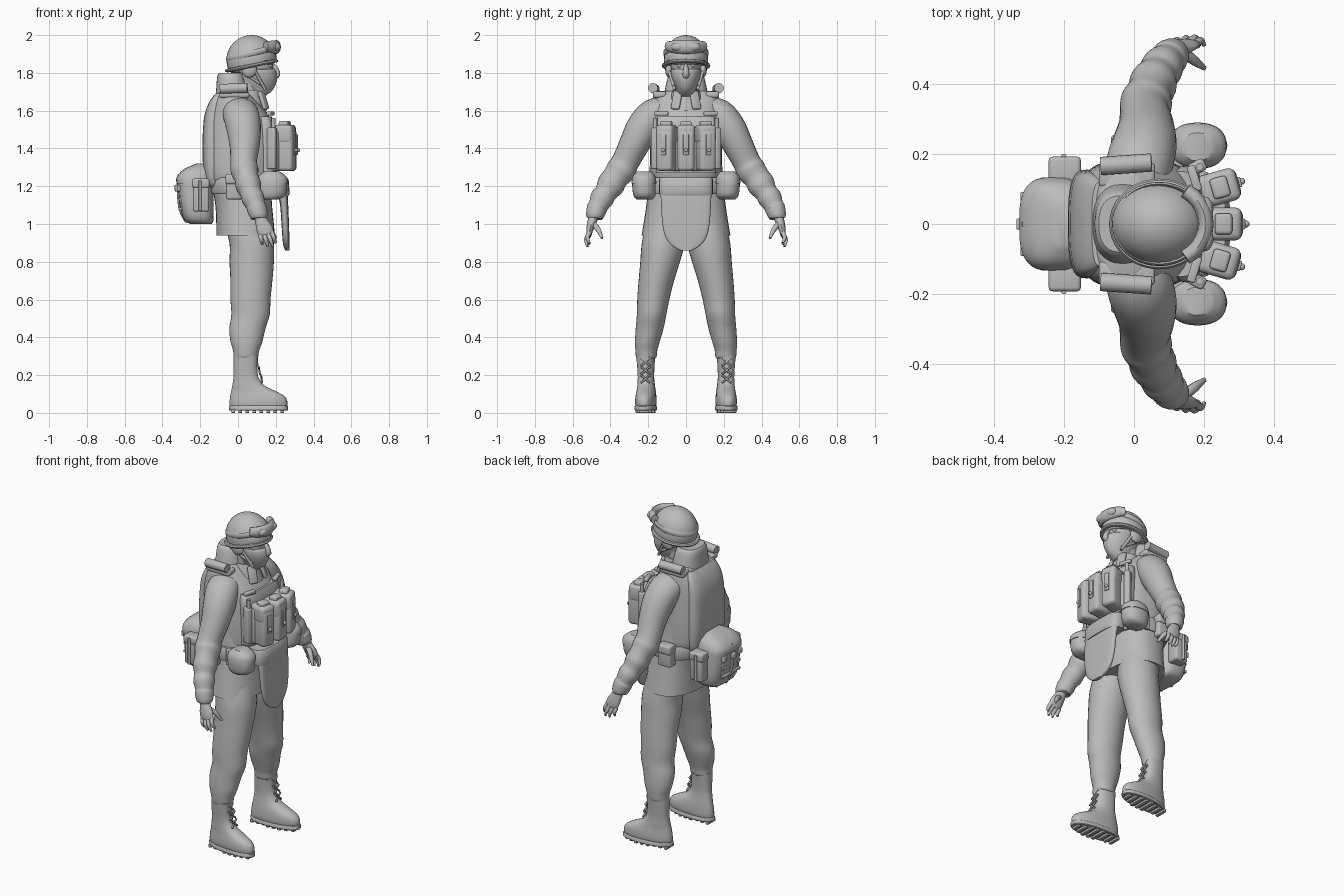
import bpy, bmesh, math
from mathutils import Vector, Matrix

GREY = bpy.data.materials.new("plain grey")
GREY.diffuse_color = (0.5, 0.5, 0.5, 1)


def finish(name, bm, angle=40):
    bmesh.ops.recalc_face_normals(bm, faces=bm.faces)
    me = bpy.data.meshes.new(name)
    bm.to_mesh(me)
    bm.free()
    ob = bpy.data.objects.new(name, me)
    bpy.context.collection.objects.link(ob)
    me.materials.append(GREY)
    bpy.context.view_layer.objects.active = ob
    ob.select_set(True)
    bpy.ops.object.shade_smooth_by_angle(angle=math.radians(angle))
    ob.select_set(False)
    return ob


def spline(rows, k):
    """Catmull-Rom interpolation of rows of numbers."""
    out = []
    for i in range(len(rows) - 1):
        p0, p1, p2 = rows[max(i - 1, 0)], rows[i], rows[i + 1]
        p3 = rows[min(i + 2, len(rows) - 1)]
        for j in range(k):
            t = j / k
            out.append([0.5 * (2 * b + (c - a) * t + (2 * a - 5 * b + 4 * c - d) * t * t
                        + (3 * b - a - 3 * c + d) * t ** 3) for a, b, c, d in zip(p0, p1, p2, p3)])
    return out + [list(rows[-1])]


def skin(name, rings, closed=False, angle=40):
    bm = bmesh.new()
    vs = [[bm.verts.new(p) for p in r] for r in rings]
    n = len(vs[0])
    for a, b in zip(vs, vs[1:] + ([vs[0]] if closed else [])):
        for i in range(n):
            bm.faces.new((a[i], a[(i + 1) % n], b[(i + 1) % n], b[i]))
    if not closed:
        bm.faces.new(vs[0])
        bm.faces.new(vs[-1])
    return finish(name, bm, angle)


def loft(name, rows, s=1, e=2.0, k=3, seg=32, toe=0):
    """Stack of level rings: (z, back x, front x, centre y, half width)."""
    rings = []
    for z, x0, x1, yc, hw in spline(rows, k):
        ring = []
        for i in range(seg):
            c, d = math.cos(math.tau * i / seg), math.sin(math.tau * i / seg)
            x = (x0 + x1) / 2 + (x1 - x0) / 2 * math.copysign(abs(c) ** (2 / e), c)
            y = yc + hw * math.copysign(abs(d) ** (2 / e), d) + toe * x
            ring.append((x, s * y, z))
        rings.append(ring)
    return skin(name, rings)


def tube(name, rows, s=1, k=3, seg=12, ref=(1, 0, 0), closed=False):
    """Swept oval along a path: (x, y, z, radius along ref, other radius)."""
    rows = rows if closed else spline(rows, k)
    pts = [Vector(r[:3]) for r in rows]
    n, rings = len(pts), []
    for i, r in enumerate(rows):
        t = (pts[(i + 1) % n] - pts[i - 1]) if closed else (pts[min(i + 1, n - 1)] - pts[max(i - 1, 0)])
        t.normalize()
        u = Vector(ref) - t * t.dot(Vector(ref))
        u.normalize()
        w = t.cross(u)
        ring = []
        for j in range(seg):
            a = math.tau * j / seg
            p = pts[i] + u * r[3] * math.cos(a) + w * r[4] * math.sin(a)
            ring.append((p.x, s * p.y, p.z))
        rings.append(ring)
    return skin(name, rings, closed)


def rod(name, a, b, r, s=1, seg=12):
    d = Vector(b) - Vector(a)
    ref = (0, 1, 0) if abs(d.normalized().y) < 0.8 else (0, 0, 1)
    return tube(name, [(*a, r, r), (*b, r, r)], s, 1, seg, ref)


def box(name, c, size, rz=0, bevel=0.012, tilt=0):
    bm = bmesh.new()
    m = Matrix.Translation(c) @ Matrix.Rotation(rz, 4, 'Z') @ Matrix.Rotation(tilt, 4, 'Y')
    bmesh.ops.create_cube(bm, size=1, matrix=Matrix.Diagonal((*size, 1)))
    bmesh.ops.bevel(bm, geom=bm.edges[:], offset=bevel, segments=3, affect='EDGES', profile=0.5)
    bmesh.ops.transform(bm, matrix=m, verts=bm.verts)
    return finish(name, bm)


def ball(name, c, r, rim=None):
    bm = bmesh.new()
    bmesh.ops.create_uvsphere(bm, u_segments=32, v_segments=20, radius=1)
    for v in bm.verts:
        v.co = Vector(c) + Vector([v.co[i] * r[i] for i in range(3)])
        if rim:
            v.co.z = max(v.co.z, rim(v.co.x))
    return finish(name, bm)


# jacket, belt and armoured vest
loft("jacket", [(.94, -.115, .195, 0, .235), (1.0, -.115, .19, 0, .225), (1.1, -.12, .18, 0, .21),
                (1.2, -.135, .175, 0, .2), (1.35, -.14, .17, 0, .19), (1.5, -.14, .16, 0, .195),
                (1.6, -.12, .13, 0, .175), (1.68, -.08, .09, 0, .1)], e=2.4)
loft("belt", [(1.16, -.145, .19, 0, .21), (1.17, -.15, .195, 0, .215), (1.235, -.15, .195, 0, .215),
              (1.245, -.145, .19, 0, .21)], e=2.4, k=1)
loft("vest", [(1.21, -.13, .15, 0, .165), (1.24, -.165, .18, 0, .185), (1.36, -.178, .195, 0, .188),
              (1.5, -.176, .19, 0, .185), (1.58, -.165, .16, 0, .182), (1.65, -.135, .1, 0, .178),
              (1.69, -.11, .06, 0, .165), (1.705, -.09, .04, 0, .14)], e=2.8)
loft("back_panel", [(1.19, -.15, -.08, 0, .1), (1.22, -.172, -.08, 0, .14), (1.35, -.188, -.08, 0, .155),
                    (1.55, -.182, -.08, 0, .15), (1.64, -.155, -.08, 0, .14), (1.69, -.12, -.07, 0, .12)], e=3)
loft("back_collar", [(1.66, -.12, .06, 0, .12), (1.72, -.115, .05, 0, .11), (1.78, -.11, .035, 0, .095),
                     (1.8, -.1, .02, 0, .08)], e=2.4)
loft("collar", [(1.6, -.06, .155, 0, .1), (1.66, -.04, .135, 0, .085), (1.71, -.03, .125, 0, .07)])
loft("chest_plate", [(1.27, .1, .205, 0, .16), (1.4, .1, .208, 0, .165), (1.52, .1, .196, 0, .165),
                     (1.57, .09, .178, 0, .15)], e=3)
# groin flap with its upper band
loft("groin_flap", [(.86, .25, .272, 0, .03), (.885, .24, .272, 0, .075), (.93, .235, .272, 0, .108),
                    (1.0, .23, .27, 0, .125), (1.12, .22, .265, 0, .133), (1.2, .19, .26, 0, .135)], e=3.2)
loft("flap_band", [(1.15, .17, .268, 0, .138), (1.16, .16, .274, 0, .142), (1.235, .15, .268, 0, .142),
                   (1.245, .15, .26, 0, .138)], e=3, k=1)

# head, mask, eyes and neck
loft("neck", [(1.62, -.02, .11, 0, .06), (1.76, -.01, .12, 0, .06)])
loft("head", [(1.72, .02, .17, 0, .045), (1.78, -.02, .188, 0, .068), (1.84, -.035, .186, 0, .08),
              (1.92, -.04, .18, 0, .085)])
loft("face_mask", [(1.675, .03, .14, 0, .05), (1.705, .02, .18, 0, .05), (1.74, .0, .2, 0, .065),
                   (1.78, -.01, .208, 0, .077), (1.815, -.02, .2, 0, .08), (1.82, -.02, .185, 0, .075)])
tube("nose", [(.175, 0, 1.85, .008, .008), (.198, 0, 1.825, .014, .013), (.21, 0, 1.79, .014, .018),
              (.19, 0, 1.775, .01, .012)])
loft("brow", [(1.845, .05, .188, 0, .077), (1.86, .05, .2, 0, .082), (1.88, .05, .195, 0, .083)])
# helmet and goggles
ball("helmet", (.072, 0, 1.868), (.133, .117, .132), lambda x: 1.8 + .065 * min(1, max(0, (x - .02) / .12)))
ring = [math.tau * i / 40 for i in range(40)]
tube("helmet_rim", [(.072 + .126 * math.cos(a), .113 * math.sin(a), 1.838 + .026 * math.cos(a), .01, .016)
                    for a in ring], closed=True, ref=(0, 0, 1), seg=8)
tube("goggle_strap", [(.072 + .129 * math.cos(a), .114 * math.sin(a), 1.905 + .03 * math.cos(a), .016, .006)
                      for a in ring], closed=True, ref=(0, 0, 1), seg=8)
arc = [math.radians(-58 + 11.6 * i) for i in range(11)]
tube("goggle_frame", [(.08 + .125 * math.cos(a), .112 * math.sin(a), 1.945 - .008 * math.cos(a),
                       .036 - .016 * abs(math.sin(a)) ** 3, .022) for a in arc], ref=(0, 0, 1), k=1)
for s in (1, -1):
    ball("goggle_lens", (.2, s * .042, 1.937), (.026, .036, .024))
    ball("eye", (.168, s * .032, 1.838), (.014, .015, .01))
    rod("chin_strap", (.09, .09, 1.81), (.145, .06, 1.71), .008, s)
    rod("chin_strap_rear", (.01, .09, 1.81), (.14, .062, 1.73), .007, s)
    ball("ear_pad", (.06, s * .09, 1.815), (.04, .02, .04))
    # collar points and shoulder rolls
    box("collar_point", (.135, s * .05, 1.655), (.02, .05, .1), s * .5, .008, -.35)
    rod("shoulder_roll", (-.095, .165, 1.715), (.05, .175, 1.72), .026, s, 16)
    box("shoulder_strap", (-.02, s * .14, 1.685), (.16, .07, .035), 0, .012)
    box("chest_tab", (.172, s * .13, 1.585), (.025, .075, .022), s * .3, .006)

    # sleeves with soft folds
    tube("sleeve", [(.0, .1, 1.6, .085, .07), (.015, .17, 1.58, .095, .085), (.03, .225, 1.51, .092, .09),
                    (.035, .275, 1.42, .08, .08), (.03, .32, 1.33, .07, .073), (.035, .345, 1.285, .074, .078),
                    (.045, .375, 1.245, .064, .07), (.055, .4, 1.205, .068, .073), (.068, .425, 1.165, .057, .06),
                    (.08, .445, 1.135, .06, .063), (.095, .465, 1.095, .05, .052), (.1, .472, 1.08, .053, .054),
                    (.113, .485, 1.04, .046, .046), (.115, .487, 1.03, .035, .035)], s, 4, 24)
    # hands
    tube("palm", [(.112, .485, 1.06, .03, .026), (.122, .495, 1.02, .032, .025), (.138, .507, .98, .042, .02),
                  (.15, .513, .95, .04, .015), (.152, .515, .938, .03, .01)], s, 3, 16)
    for i, tip in enumerate([(.2, .51, .9), (.185, .523, .882), (.158, .52, .88), (.128, .51, .892)]):
        base = (.178 - .02 * i, .511, .956 - .004 * i)
        mid = tuple((a + b) / 2 + d for a, b, d in zip(base, tip, (0, .012, 0)))
        tube("finger", [(*base, .012, .013), (*mid, .011, .011), (*tip, .006, .006)], s, 4, 10)
    tube("thumb", [(.14, .49, 1.0, .016, .016), (.172, .465, .97, .014, .014), (.2, .444, .925, .007, .007)],
         s, 4, 10, (0, 1, 0))

    # trousers
    loft("trouser_leg", [(1.02, -.08, .17, .105, .105), (.9, -.045, .19, .12, .114), (.8, -.045, .19, .137, .105),
                         (.7, -.04, .182, .157, .094), (.6, -.04, .172, .173, .085), (.52, -.035, .168, .182, .078),
                         (.45, -.046, .146, .192, .074), (.38, -.04, .13, .204, .066), (.33, -.026, .112, .21, .058),
                         (.295, -.022, .105, .21, .054), (.285, -.01, .09, .21, .042)], s)
    # boots, soles and laces
    loft("boot", [(.02, -.04, .255, .205, .048), (.05, -.045, .262, .205, .055), (.085, -.042, .25, .205, .054),
                  (.115, -.036, .2, .205, .05), (.145, -.03, .14, .207, .046), (.19, -.024, .108, .209, .043),
                  (.25, -.024, .103, .21, .046), (.305, -.024, .108, .21, .05)], s, 2.3, toe=.07)
    loft("sole", [(.012, -.045, .262, .205, .054), (.016, -.048, .266, .205, .058), (.034, -.048, .266, .205, .058),
                  (.038, -.045, .262, .205, .055)], s, 2.3, 1, toe=.07)
    for i in range(8):
        x = -.025 + i * .037
        w = .075 if i < 3 else .1 - .008 * max(0, i - 5) * 3
        box("sole_lug", (x, s * (.205 + .07 * x), .009), (.02, w, .018), 0, .003)
    for i in range(3):
        z = .16 + i * .045
        x = .128 - i * .012
        for d in (1, -1):
            rod("boot_lace", (x, .215 - d * .024, z), (x - .006, .215 + d * .024, z + .04), .006, s, 6)

    # hip pouches
    loft("hip_pouch", [(1.13, .13, .21, .22, .04), (1.15, .105, .25, .22, .058), (1.21, .1, .26, .223, .062),
                       (1.255, .11, .25, .22, .056), (1.27, .14, .22, .22, .04)], s, 2.3)
    loft("hip_pouch_lid", [(1.215, .098, .264, .223, .066), (1.25, .105, .258, .222, .061),
                           (1.278, .14, .22, .22, .04)], s, 2.3)
    box("side_pouch", (-.02, s * .215, 1.195), (.085, .06, .13))
    box("side_pouch_flap", (-.02, s * .222, 1.238), (.092, .064, .055))
    box("belt_clip", (.09, s * .215, 1.2), (.03, .025, .1), 0, .006)
    # slim side holders on the chest
    box("slim_holder", (.18, s * .162, 1.4), (.05, .036, .22), s * .5, .01)
    rod("slim_tool", (.187, .163, 1.45), (.187, .163, 1.56), .011, s)
    # pack side pockets
    box("pack_pocket", (-.195, s * .15, 1.15), (.085, .075, .17))
    box("pack_pocket_flap", (-.197, s * .152, 1.215), (.092, .08, .05))
    rod("pack_pocket_strap", (-.2, .192, 1.07), (-.2, .192, 1.23), .008, s)

# three magazine pouches fanned across the chest
for k in (-1, 0, 1):
    a = k * .28
    d = Vector((math.cos(a), math.sin(a), 0))
    c = Vector((.005, k * .035, 0))
    side = Vector((-d.y, d.x, 0))
    at = lambda r, z: c + d * r + Vector((0, 0, z))
    box("magazine_pouch", at(.25, 1.39), (.11, .088, .22), a, .02)
    box("pouch_flap", at(.245, 1.475), (.115, .094, .1), a, .02)
    box("pouch_tab", at(.306, 1.42), (.012, .03, .11), a, .004)
    box("magazine_top", at(.25, 1.525), (.05, .06, .04), a, .01)
    ball("pouch_snap", at(.314, 1.39), (.01, .01, .01))
box("pouch_base", (.195, 0, 1.39), (.05, .3, .22), 0, .02)

# rear pack with straps and buckles
loft("rear_pack", [(1.0, -.25, -.14, 0, .08), (1.02, -.285, -.13, 0, .115), (1.08, -.305, -.13, 0, .13),
                   (1.18, -.318, -.13, 0, .13), (1.25, -.318, -.13, 0, .125), (1.29, -.28, -.14, 0, .105),
                   (1.315, -.22, -.16, 0, .06)], e=3)
loft("pack_lid", [(1.215, -.326, -.13, 0, .134), (1.25, -.324, -.13, 0, .13), (1.29, -.287, -.14, 0, .11),
                  (1.32, -.22, -.16, 0, .06)], e=3)
for y in (-.075, 0, .075):
    x = -.312 + abs(y) * .15
    tube("pack_strap", [(x + .04, y, 1.01, .008, .011), (x + .005, y, 1.08, .008, .011),
                        (x - .005, y, 1.2, .008, .011), (x, y, 1.26, .008, .011)])
    box("pack_buckle", (x - .012, y, 1.19), (.022, .032, .035), 0, .005)
for z in (1.08, 1.13):
    box("pack_webbing", (-.306, 0, z), (.016, .17, .018), 0, .004)
